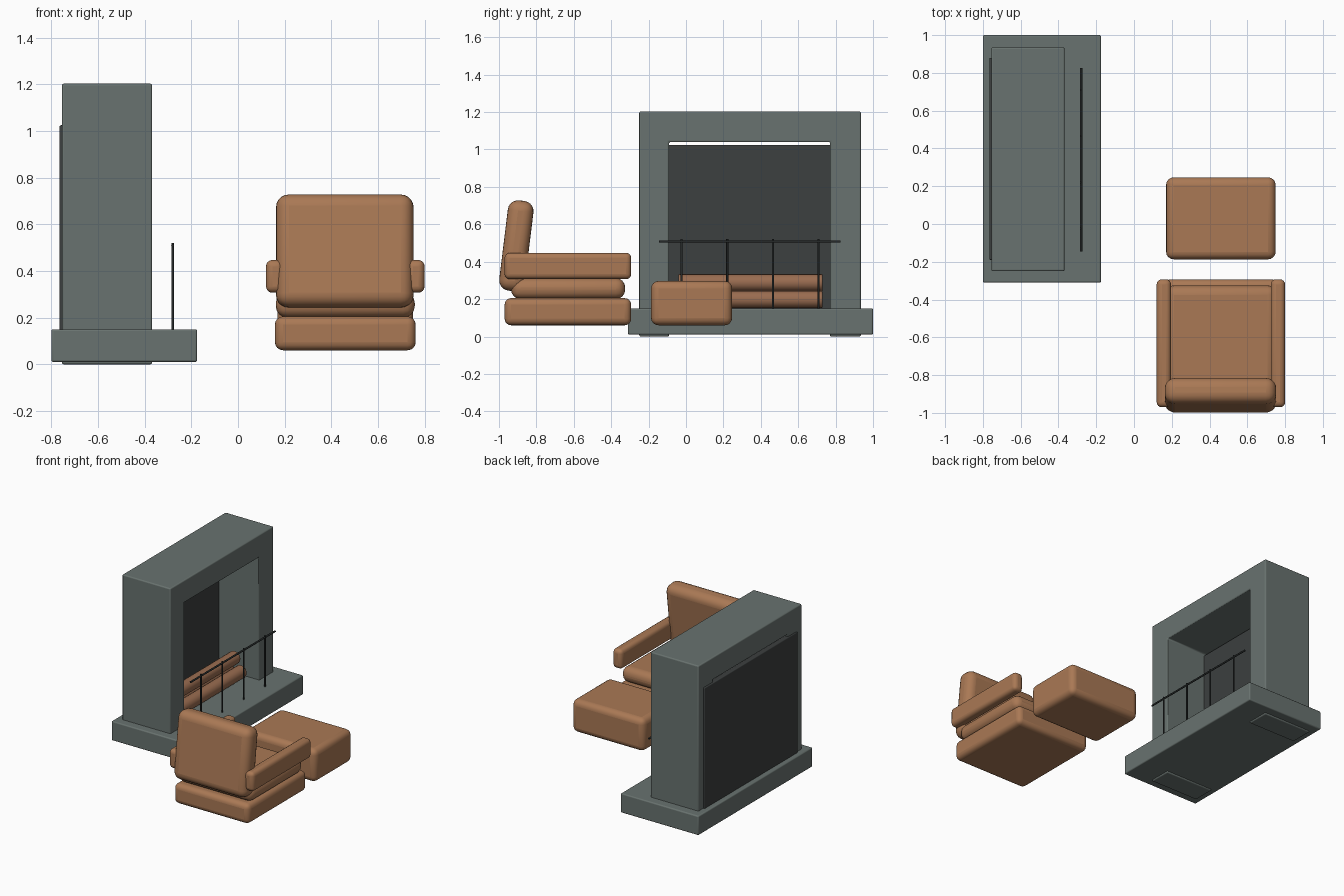
import bpy, bmesh
from math import radians, pi
from mathutils import Matrix, Vector

if "Cube" in bpy.data.objects:
    bpy.data.objects.remove(bpy.data.objects["Cube"], do_unlink=True)


def material(name, color):
    mat = bpy.data.materials.new(name)
    mat.use_nodes = True
    mat.diffuse_color = (*color, 1)
    bsdf = mat.node_tree.nodes["Principled BSDF"]
    bsdf.inputs["Base Color"].default_value = (*color, 1)
    bsdf.inputs["Roughness"].default_value = 0.7
    return mat


leather = material("tan_leather", (0.40, 0.19, 0.09))
wood = material("log_wood", (0.32, 0.15, 0.08))
stone = material("grey_stone", (0.14, 0.17, 0.16))
soot = material("dark_panel", (0.045, 0.05, 0.05))
iron = material("black_iron", (0.02, 0.024, 0.024))


def finish(name, bm, mat, bevel=0, segments=3):
    """Turn a bmesh into a smooth-shaded object with rounded edges."""
    bmesh.ops.recalc_face_normals(bm, faces=bm.faces)
    mesh = bpy.data.meshes.new(name)
    bm.to_mesh(mesh)
    bm.free()
    obj = bpy.data.objects.new(name, mesh)
    bpy.context.collection.objects.link(obj)
    mesh.materials.append(mat)
    if bevel:
        mod = obj.modifiers.new("rounded_edges", "BEVEL")
        mod.width = bevel
        mod.segments = segments
        mod.limit_method = "ANGLE"
    bpy.ops.object.select_all(action="DESELECT")
    obj.select_set(True)
    bpy.context.view_layer.objects.active = obj
    bpy.ops.object.shade_smooth_by_angle(angle=radians(40))
    return obj


def box(name, xs, ys, zs, mat, bevel, segments=3):
    """Rounded box from its extents along each axis."""
    bm = bmesh.new()
    size = Vector([b - a for a, b in (xs, ys, zs)])
    bmesh.ops.create_cube(bm, size=1, matrix=Matrix.Diagonal((*size, 1)))
    obj = finish(name, bm, mat, bevel, segments)
    obj.location = [(a + b) / 2 for a, b in (xs, ys, zs)]
    return obj


def rod(name, start, end, radius, mat, sides=12, bevel=0):
    """Cylinder between two points."""
    start, end = Vector(start), Vector(end)
    axis = end - start
    bm = bmesh.new()
    bmesh.ops.create_cone(bm, cap_ends=True, segments=sides, radius1=radius,
                          radius2=radius, depth=axis.length)
    obj = finish(name, bm, mat, bevel, 2)
    obj.rotation_euler = axis.to_track_quat("Z", "Y").to_euler()
    obj.location = (start + end) / 2
    return obj


# Fireplace hearth and surround
box("hearth", (-0.80, -0.175), (-0.31, 1.0), (0.01, 0.15), stone, 0.008)

outline = [(-0.25, 0), (-0.09, 0), (-0.09, 1.04), (0.77, 1.04),
           (0.77, 0), (0.935, 0), (0.935, 1.203), (-0.25, 1.203)]
bm = bmesh.new()
face = bm.faces.new([bm.verts.new((-0.755, y, z)) for y, z in outline])
extruded = bmesh.ops.extrude_face_region(bm, geom=[face])
moved = [v for v in extruded["geom"] if isinstance(v, bmesh.types.BMVert)]
bmesh.ops.translate(bm, verts=moved, vec=(0.387, 0, 0))
finish("fireplace_surround", bm, stone, 0.008)

box("firebox_back_panel", (-0.765, -0.69), (-0.19, 0.88), (0.10, 1.025), soot, 0.006)

# Stacked logs
for i, (x, z) in enumerate([(-0.585, 0.198), (-0.485, 0.198), (-0.535, 0.288)]):
    rod(f"log_{i + 1}", (x, -0.04, z), (x, 0.73, z), 0.046, wood, 16, 0.006)

# Fire guard railing
rail_x = -0.28
rod("guard_rail", (rail_x, -0.145, 0.508), (rail_x, 0.825, 0.508), 0.0065, iron)
for i in range(4):
    y = -0.024 + i * 0.2445
    rod(f"guard_post_{i + 1}", (rail_x, y, 0.14), (rail_x, y, 0.521), 0.0055, iron)

# Armchair
box("chair_base", (0.158, 0.762), (-0.97, -0.293), (0.06, 0.205), leather, 0.035, 4)
box("seat_cushion", (0.162, 0.758), (-0.935, -0.325), (0.20, 0.312), leather, 0.05, 4)
for side, x in (("right", 0.158), ("left", 0.762)):
    box(f"{side}_armrest", (x - 0.038, x + 0.038), (-0.97, -0.293),
        (0.307, 0.447), leather, 0.027, 4)
backrest = box("backrest", (0.163, 0.753), (-0.976, -0.838), (0.242, 0.728),
               leather, 0.055, 5)
backrest.rotation_euler.x = radians(-7)

# Footstool
box("footstool", (0.17, 0.75), (-0.187, 0.247), (0.06, 0.297), leather, 0.04, 4)
